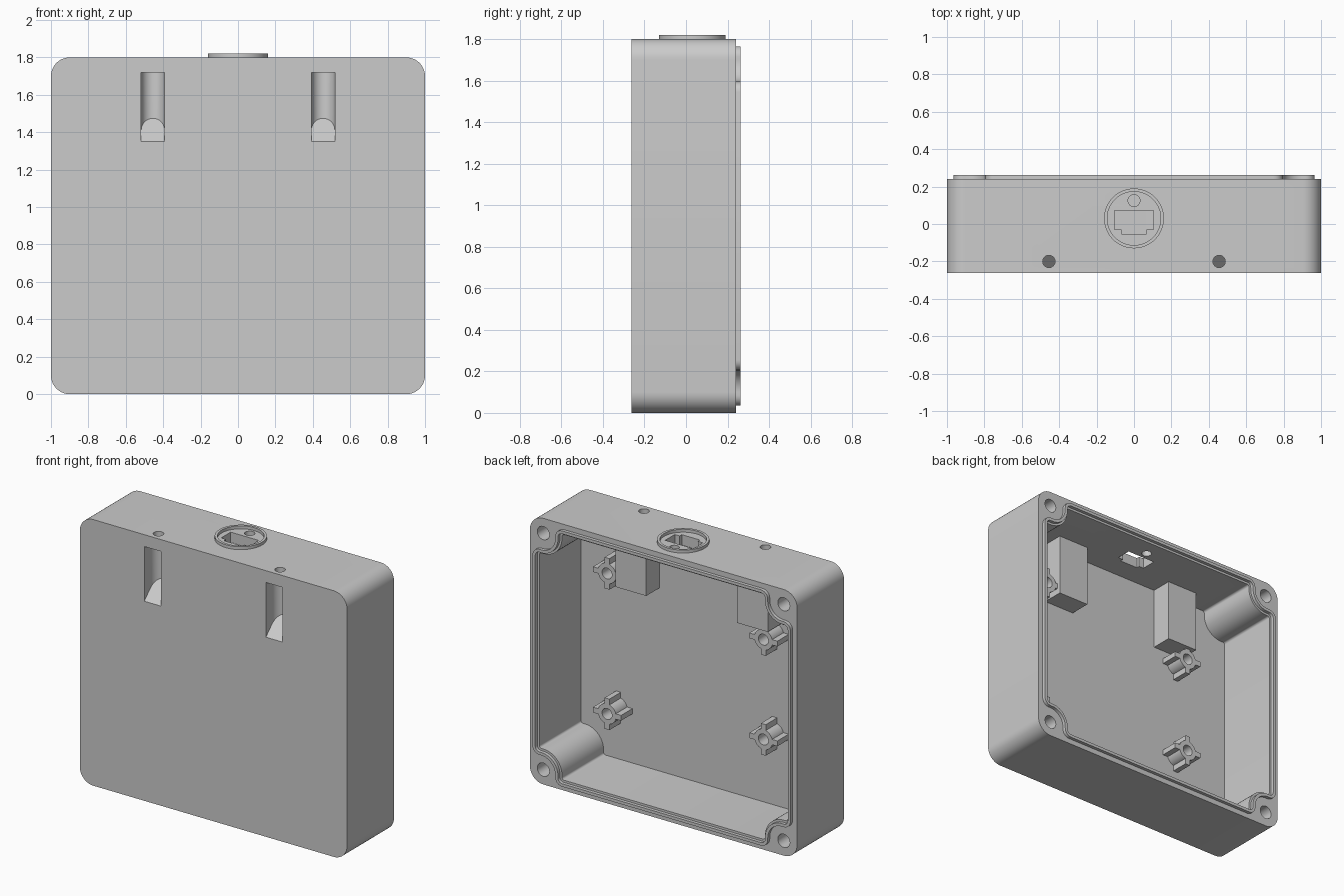
import bpy, bmesh
from math import cos, sin, radians

cube = bpy.data.objects.get("Cube")
if cube:
    bpy.data.objects.remove(cube, do_unlink=True)

grey = bpy.data.materials.new("grey plastic")
grey.use_nodes = True
COLOUR = (0.6, 0.6, 0.6, 1)
grey.diffuse_color = COLOUR
grey.node_tree.nodes["Principled BSDF"].inputs["Base Color"].default_value = COLOUR

MID = 0.9            # height of the case centre
FRONT, RIM, LIP = -0.262, 0.24, 0.262
FLOOR = -0.205


def arc(cx, cy, r, a0, a1, n=10):
    steps = [radians(a0 + (a1 - a0) * i / n) for i in range(n + 1)]
    return [(cx + r * cos(a), cy + r * sin(a)) for a in steps]


def circle(cx, cy, r, n=40):
    return arc(cx, cy, r, 0, 360, n)[:-1]


def rect(x0, y0, x1, y1):
    return [(x0, y0), (x1, y0), (x1, y1), (x0, y1)]


def four_corners(q):
    """Mirror one corner run into a closed outline around the case centre."""
    r = q[::-1]
    loop = q + [(-x, z) for x, z in r] + [(-x, -z) for x, z in q] + [(x, -z) for x, z in r]
    return [(x, z + MID) for x, z in loop]


def place(p, t, axis):
    return (p[0], t, p[1]) if axis == "Y" else (p[0], p[1], t)


def finish(name, bm):
    bmesh.ops.recalc_face_normals(bm, faces=bm.faces)
    mesh = bpy.data.meshes.new(name)
    bm.to_mesh(mesh)
    bm.free()
    mesh.materials.append(grey)
    ob = bpy.data.objects.new(name, mesh)
    bpy.context.collection.objects.link(ob)
    return ob


def prism(name, pts, a, b, axis="Y", round_a=0):
    """Solid extrusion of an outline, with an optional rounded edge at end a."""
    bm = bmesh.new()
    lo = [bm.verts.new(place(p, a, axis)) for p in pts]
    hi = [bm.verts.new(place(p, b, axis)) for p in pts]
    cap = bm.faces.new(lo)
    bm.faces.new(hi)
    for i in range(len(pts)):
        j = (i + 1) % len(pts)
        bm.faces.new((lo[i], lo[j], hi[j], hi[i]))
    if round_a:
        bmesh.ops.bevel(bm, geom=list(cap.edges), offset=round_a, segments=5,
                        profile=0.5, affect="EDGES")
    return finish(name, bm)


def band(name, outer, inner, a, b, axis="Y"):
    """Hollow extrusion between two outlines of equal point count."""
    bm = bmesh.new()
    rings = [[bm.verts.new(place(p, t, axis)) for p in pts]
             for pts, t in ((outer, a), (outer, b), (inner, b), (inner, a))]
    n = len(outer)
    for k in range(4):
        r, s = rings[k], rings[(k + 1) % 4]
        for i in range(n):
            j = (i + 1) % n
            bm.faces.new((r[i], r[j], s[j], s[i]))
    return finish(name, bm)


def combine(target, tool, operation):
    mod = target.modifiers.new(operation.lower(), "BOOLEAN")
    mod.object, mod.operation, mod.solver = tool, operation, "EXACT"
    bpy.context.view_layer.update()
    done = target.evaluated_get(bpy.context.evaluated_depsgraph_get())
    mesh = bpy.data.meshes.new_from_object(done)
    target.modifiers.clear()
    target.data = mesh
    bpy.data.objects.remove(tool, do_unlink=True)


def inner_outline(t):
    """Inside outline that steps around the corner screw bosses, inset by t."""
    x, z = 0.965 - t, 0.865 - t
    xn, zn, r = 0.795 - t, 0.695 - t, 0.05 - t
    return four_corners(arc(x - r, zn - r, r, 0, 90, 6)
                        + arc(0.9, 0.8, 0.105 + t, 270, 180, 12)
                        + arc(xn - r, z - r, r, 0, 90, 6))


# Case shell
case = prism("case", four_corners(arc(0.9, 0.8, 0.1, 0, 90)), FRONT, RIM, round_a=0.025)
combine(case, prism("cavity", inner_outline(0.035), FLOOR, 0.4), "DIFFERENCE")

# Hanger blocks inside, with sloped pockets and drain holes
for x in (-0.455, 0.455):
    block = prism("block", rect(x - 0.115, 1.31, x + 0.115, 1.76), -0.23, -0.06)
    combine(case, block, "UNION")
    w = 0.0625
    profile = [(x - w, -0.3), (x + w, -0.3)] + arc(x, -0.2, w, 0, 180, 20)
    pocket = prism("pocket", profile, 1.3, 1.72, "Z")
    for v in pocket.data.vertices:
        if v.co.z < 1.5:
            v.co.z = 1.35 + v.co.y - FRONT
    combine(case, pocket, "DIFFERENCE")
    combine(case, prism("drain", circle(x, -0.2, 0.033, 24), 1.68, 1.9, "Z"), "DIFFERENCE")

# Corner screw holes
for x in (-0.9, 0.9):
    for z in (0.1, 1.7):
        combine(case, prism("screw_hole", circle(x, z, 0.045, 28), -0.15, 0.4), "DIFFERENCE")

# Socket opening and latch hole through the top wall
socket = [(-0.105, 0.072), (-0.105, -0.03), (-0.068, -0.03), (-0.068, -0.053),
          (0.068, -0.053), (0.068, -0.03), (0.105, -0.03), (0.105, 0.072)]
combine(case, prism("socket", socket, 1.6, 1.9, "Z"), "DIFFERENCE")
combine(case, prism("latch", circle(0, 0.125, 0.032, 24), 1.6, 1.9, "Z"), "DIFFERENCE")

parts = [case]

# Raised ring around the socket and sealing lip around the opening
parts.append(band("socket_ring", circle(0, 0.03, 0.16, 64), circle(0, 0.03, 0.143, 64),
                  1.795, 1.82, "Z"))
parts.append(band("sealing_lip", inner_outline(0), inner_outline(0.02), RIM - 0.005, LIP))

# Ribbed board standoffs
for x, z in ((0.65, 1.37), (0.65, 0.42), (-0.52, 1.235), (-0.52, 0.56)):
    base, top = FLOOR - 0.01, -0.084
    post = band("standoff", circle(x, z, 0.068), circle(x, z, 0.037), base, top)
    for dx, dz in ((1, 0), (-1, 0), (0, 1), (0, -1)):
        cx, cz = x + dx * 0.08, z + dz * 0.08
        hx, hz = (0.025, 0.018) if dx else (0.018, 0.025)
        combine(post, prism("rib", rect(cx - hx, cz - hz, cx + hx, cz + hz), base, top), "UNION")
    parts.append(post)

# Smooth curved walls, sharp edges kept
bpy.ops.object.select_all(action="DESELECT")
for ob in parts:
    ob.select_set(True)
bpy.context.view_layer.objects.active = case
bpy.ops.object.shade_smooth_by_angle(angle=radians(30))
